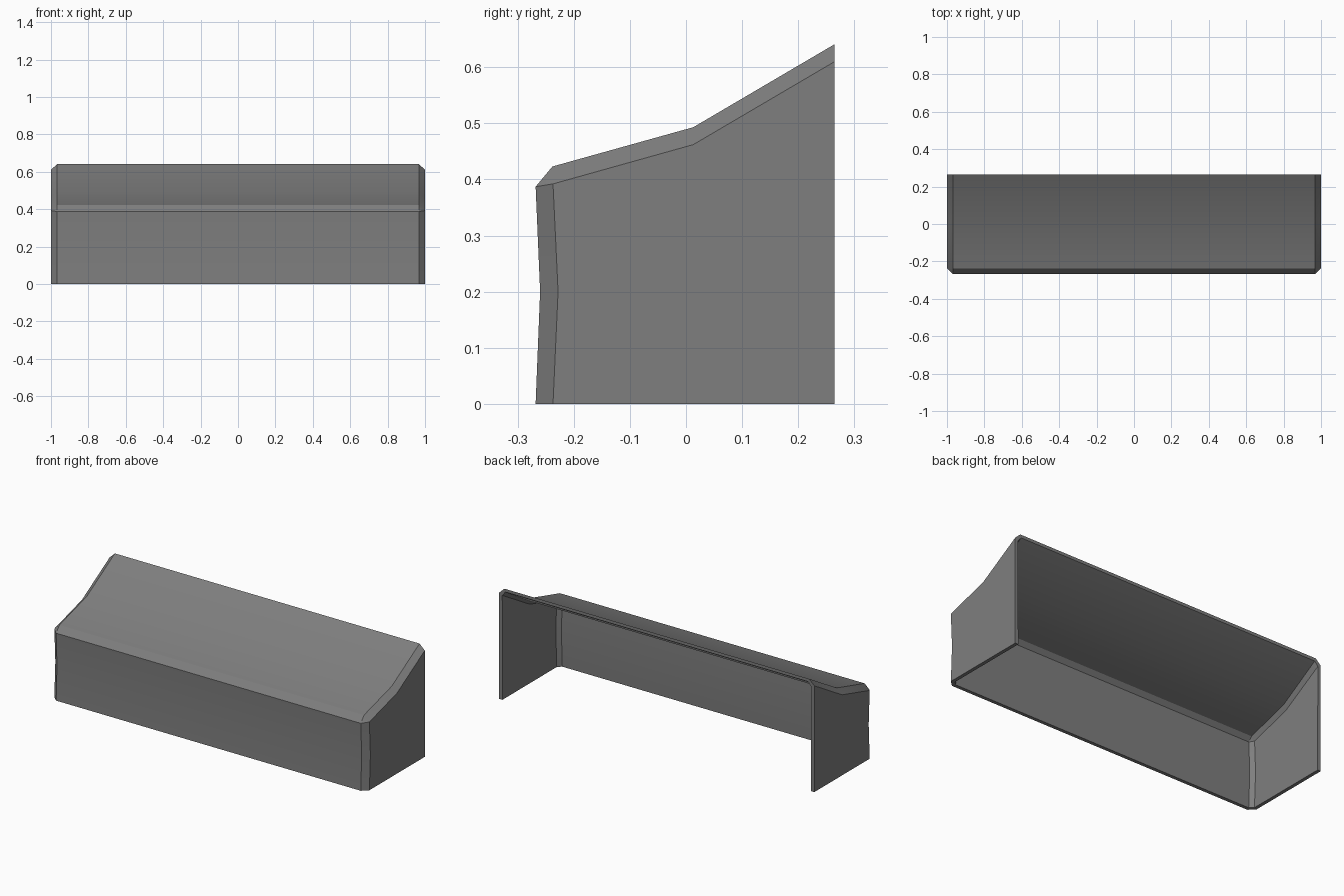
import bpy
import bmesh
import math

cube = bpy.data.objects.get("Cube")
if cube:
    bpy.data.objects.remove(cube, do_unlink=True)

# Plain grey shared by the whole shell
grey = bpy.data.materials.new("grey")
grey.use_nodes = True
colour = (0.21, 0.21, 0.21, 1)
grey.diffuse_color = colour
grey.node_tree.nodes["Principled BSDF"].inputs["Base Color"].default_value = colour

# Profiles as (y, z): the long centre skin and the inset end panels
BACK = 0.265
FRONT = [(-0.268, 0), (-0.26, 0.2), (-0.268, 0.387)]
TOP = [(-0.238, 0.423), (0.013, 0.493), (BACK, 0.641)]
END_FRONT = [(-0.237, 0), (-0.228, 0.2), (-0.237, 0.392)]
END_TOP = [(-0.237, 0.392), (0.013, 0.462), (BACK, 0.61)]
SKIN_X, END_X = 0.967, 1.0

bm = bmesh.new()


def row(x, points):
    return [bm.verts.new((x, y, z)) for y, z in points]


def bridge(a, b):
    for i in range(len(a) - 1):
        bm.faces.new((a[i], b[i], b[i + 1], a[i + 1]))


# Front and top skin
skins = {s: row(s * SKIN_X, FRONT + TOP) for s in (-1, 1)}
bridge(skins[-1], skins[1])

# Chamfers, corner triangles and end panels
for s, skin in skins.items():
    end_front = row(s * END_X, END_FRONT)
    end_top = [end_front[-1]] + row(s * END_X, END_TOP[1:])
    foot = bm.verts.new((s * END_X, BACK, 0))
    bridge(skin[:3], end_front)
    bridge(skin[3:], end_top)
    bm.faces.new((skin[2], end_front[-1], skin[3]))
    bm.faces.new(end_front + end_top[1:] + [foot])

bmesh.ops.recalc_face_normals(bm, faces=bm.faces)
# Make sure the front skin faces outward
bm.normal_update()
front_face = min(bm.faces, key=lambda f: f.calc_center_median().y)
if front_face.normal.y > 0:
    bmesh.ops.reverse_faces(bm, faces=bm.faces)

mesh = bpy.data.meshes.new("cover_shell")
bm.to_mesh(mesh)
bm.free()
shell = bpy.data.objects.new("cover_shell", mesh)
bpy.context.collection.objects.link(shell)
mesh.materials.append(grey)

# Wall thickness, open at the back and underneath
bpy.ops.object.select_all(action="DESELECT")
shell.select_set(True)
bpy.context.view_layer.objects.active = shell
wall = shell.modifiers.new("wall", "SOLIDIFY")
wall.thickness = 0.02
wall.offset = -1
wall.use_even_offset = True
bpy.ops.object.modifier_apply(modifier=wall.name)

# Trim the rims flush with the back plane and the ground
for v in shell.data.vertices:
    if v.co.y > 0.24:
        v.co.y = BACK
    if v.co.z < 0.02:
        v.co.z = 0

bpy.ops.object.shade_smooth_by_angle(angle=math.radians(30))
